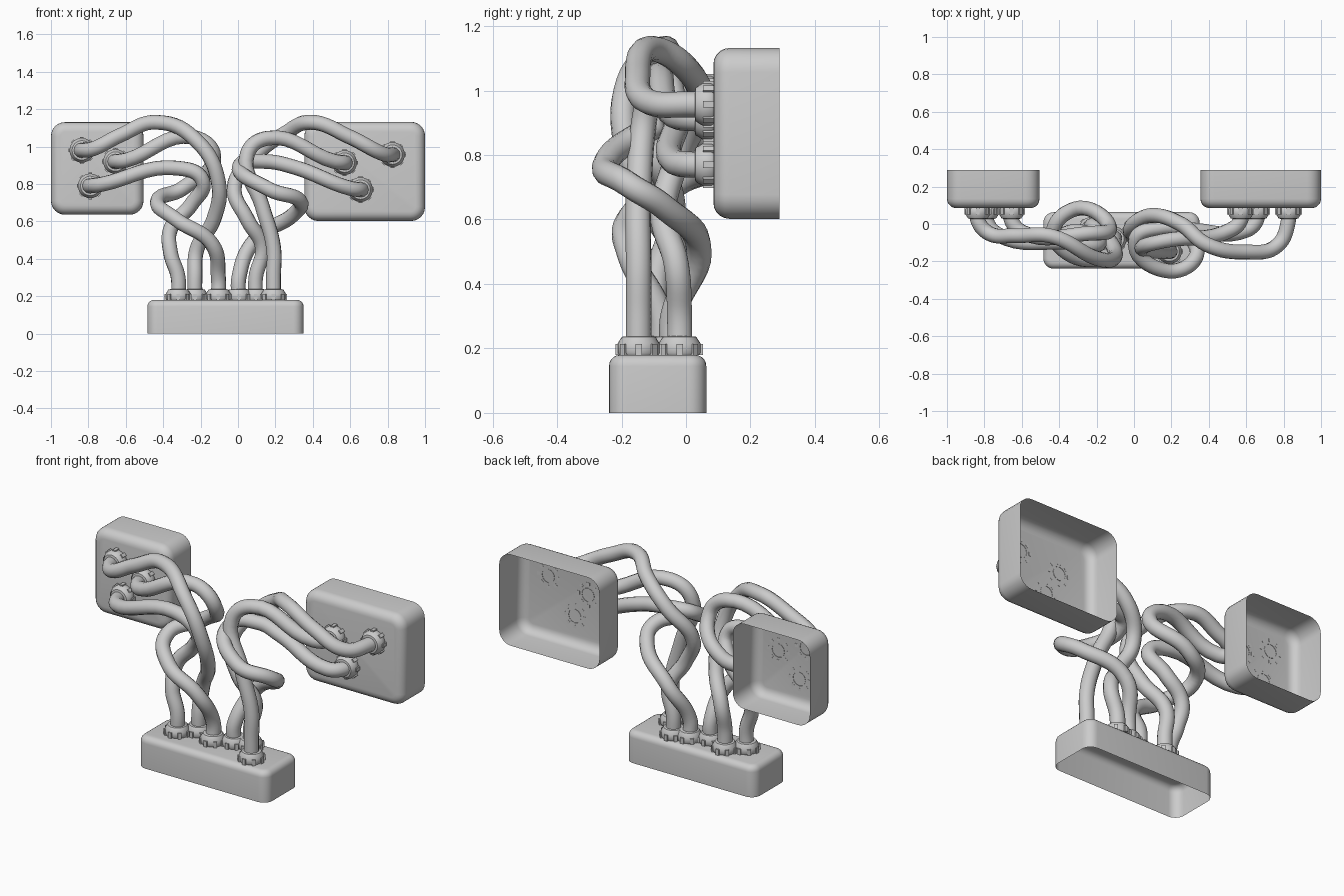
import bpy, bmesh, math
from mathutils import Matrix, Vector

if "Cube" in bpy.data.objects:
    bpy.data.objects.remove(bpy.data.objects["Cube"])

UP = Matrix.Identity(4)
FRONT = Matrix.Rotation(math.radians(90), 4, 'X')   # local +z points to -y
PLATE_Y, BACK_Y, BASE_Z, TUBE_R = 0.085, 0.29, 0.18, 0.04


def finish(bm, name, matrix):
    bmesh.ops.transform(bm, matrix=matrix, verts=bm.verts)
    me = bpy.data.meshes.new(name)
    bm.to_mesh(me)
    bm.free()
    ob = bpy.data.objects.new(name, me)
    bpy.context.collection.objects.link(ob)
    bpy.ops.object.select_all(action='DESELECT')
    ob.select_set(True)
    bpy.context.view_layer.objects.active = ob
    bpy.ops.object.shade_smooth_by_angle(angle=math.radians(35))


def open_box(name, size, matrix, corner, rim):
    """Rounded thin shell, open on its local -z side."""
    bm = bmesh.new()
    bmesh.ops.create_cube(bm, size=1, matrix=Matrix.Diagonal((*size, 1)))
    upright = [e for e in bm.edges
               if abs(e.verts[0].co.z - e.verts[1].co.z) > 0.01]
    bmesh.ops.bevel(bm, geom=upright, offset=corner, segments=6,
                    profile=0.5, affect='EDGES')
    bm.normal_update()
    bmesh.ops.delete(bm, geom=[f for f in bm.faces if f.normal.z < -0.9],
                     context='FACES')
    top = [e for e in bm.edges if all(v.co.z > size[2] / 2 - 1e-4 for v in e.verts)]
    bmesh.ops.bevel(bm, geom=top, offset=rim, segments=5,
                    profile=0.5, affect='EDGES')
    finish(bm, name, matrix)


def collar(name, pos, orient):
    """Turned fitting with a ring of eight small lugs."""
    bm = bmesh.new()
    prof = [(0.062, 0), (0.066, 0.006), (0.066, 0.034), (0.052, 0.056), (0.036, 0.058)]
    pts = [bm.verts.new((r, 0, z)) for r, z in prof]
    edges = [bm.edges.new(p) for p in zip(pts, pts[1:])]
    bmesh.ops.spin(bm, geom=pts + edges, cent=(0, 0, 0), axis=(0, 0, 1),
                   angle=math.tau, steps=24)
    bmesh.ops.remove_doubles(bm, verts=bm.verts, dist=1e-4)
    bmesh.ops.recalc_face_normals(bm, faces=bm.faces)
    for i in range(8):
        m = (Matrix.Rotation(i * math.tau / 8, 4, 'Z')
             @ Matrix.Translation((0.063, 0, 0.016))
             @ Matrix.Diagonal((0.018, 0.02, 0.034, 1)))
        bmesh.ops.create_cube(bm, size=1, matrix=m)
    finish(bm, name, Matrix.Translation(pos) @ orient)


def tube(name, points):
    cu = bpy.data.curves.new(name, 'CURVE')
    cu.dimensions = '3D'
    cu.bevel_depth = TUBE_R
    cu.bevel_resolution = 4
    cu.resolution_u = 8
    sp = cu.splines.new('BEZIER')
    sp.bezier_points.add(len(points) - 1)
    for bp, p in zip(sp.bezier_points, points):
        bp.co = p
        bp.handle_left_type = bp.handle_right_type = 'AUTO'
    ob = bpy.data.objects.new(name, cu)
    bpy.context.collection.objects.link(ob)


def hose(name, wall, base, reach, mid):
    """Tube from a wall socket (x, z) to a base socket (x, y), with collars."""
    (wx, wz), (bx, by) = wall, base
    elbow = (wx - math.copysign(0.06, wx), reach, wz + 0.008)
    tube(name + "_tube", [(wx, PLATE_Y + 0.002, wz), (wx, 0.02, wz), elbow, *mid,
                          (bx, by, 0.3), (bx, by, BASE_Z - 0.002)])
    collar(name + "_wall_collar", Vector((wx, PLATE_Y, wz)), FRONT)
    collar(name + "_base_collar", Vector((bx, by, BASE_Z)), UP)


# Three open boxes
open_box("base_box", (0.835, 0.302, BASE_Z),
         Matrix.Translation((-0.067, -0.088, BASE_Z / 2)), 0.055, 0.035)
depth, mid_y = BACK_Y - PLATE_Y, (PLATE_Y + BACK_Y) / 2
open_box("left_wall_box", (0.495, 0.495, depth),
         Matrix.Translation((-0.7525, mid_y, 0.883)) @ FRONT, 0.075, 0.05)
open_box("right_wall_box", (0.645, 0.53, depth),
         Matrix.Translation((0.6775, mid_y, 0.867)) @ FRONT, 0.075, 0.05)

# Left trio of intertwined hoses
hose("left_upper", (-0.835, 0.98), (-0.23, -0.03), -0.05, [
    (-0.63, -0.062, 1.06), (-0.44, -0.065, 1.13), (-0.21, -0.18, 1.02),
    (-0.105, -0.18, 0.81), (-0.13, -0.09, 0.61), (-0.22, -0.01, 0.45)])
hose("left_middle", (-0.655, 0.92), (-0.105, -0.08), -0.045, [
    (-0.24, -0.05, 1.05), (-0.13, -0.03, 0.95), (-0.29, 0.085, 0.78),
    (-0.43, -0.03, 0.71), (-0.33, -0.17, 0.61), (-0.14, -0.17, 0.48)])
hose("left_lower", (-0.79, 0.79), (-0.32, -0.1), -0.055, [
    (-0.33, -0.1, 0.885), (-0.19, -0.11, 0.82), (-0.25, -0.05, 0.69),
    (-0.36, -0.05, 0.56), (-0.36, -0.09, 0.43)])

# Right trio of intertwined hoses
hose("right_upper", (0.826, 0.957), (0.095, -0.02), -0.115, [
    (0.6, -0.15, 1.05), (0.39, -0.11, 1.13), (0.25, 0.0, 1.07),
    (0.09, 0.045, 0.95), (-0.02, -0.03, 0.78), (0.05, -0.07, 0.61),
    (0.13, -0.03, 0.46)])
hose("right_middle", (0.57, 0.914), (0.19, -0.147), -0.035, [
    (0.16, -0.09, 1.045), (0.05, -0.12, 0.96), (0.13, -0.147, 0.68),
    (0.19, -0.147, 0.46)])
hose("right_lower", (0.655, 0.77), (0.005, -0.04), -0.035, [
    (0.3, -0.03, 0.89), (0.15, -0.02, 0.92), (0.01, -0.08, 0.9),
    (0.17, -0.25, 0.77), (0.33, -0.18, 0.71), (0.3, -0.07, 0.64),
    (0.09, 0.04, 0.5)])
